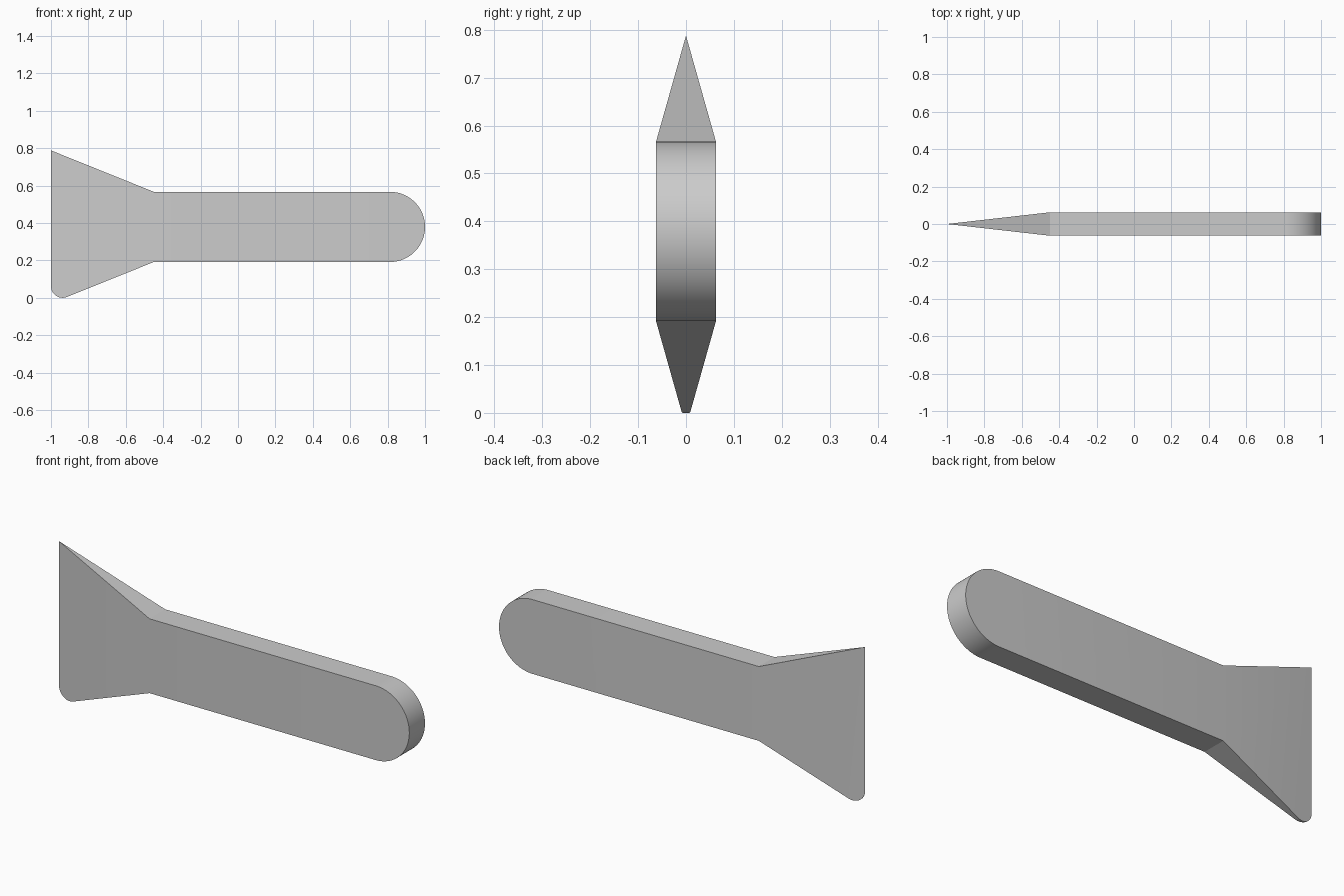
import bpy, bmesh
from math import sin, cos, pi, atan2, tan

cube = bpy.data.objects.get("Cube")
if cube:
    bpy.data.objects.remove(cube)

HALF = 0.0625          # half thickness of the handle
MID = 0.378            # height of the centre line
R = 0.1875             # handle end radius
NECK, EDGE = -0.45, -1.0
TOP = 0.787
CORNER_R = 0.0625


def arc(cx, cz, r, start, end, n):
    return [(cx + r * cos(start + (end - start) * i / n),
             cz + r * sin(start + (end - start) * i / n)) for i in range(n + 1)]


# Outlines of the handle and the flared blade, counter-clockwise in x, z
handle = [(NECK, MID - R)] + arc(1 - R, MID, R, -pi / 2, pi / 2, 48) + [(NECK, MID + R)]
slope = atan2(TOP - MID - R, NECK - EDGE)
corner_z = 2 * MID - TOP + CORNER_R / tan((pi / 2 - slope) / 2)
blade = [(NECK, MID + R), (EDGE, TOP)]
blade += arc(EDGE + CORNER_R, corner_z, CORNER_R, pi, 1.5 * pi + slope, 16)
blade += [(NECK, MID - R)]


def half_thickness(x):
    return HALF * min(1, (x - EDGE) / (NECK - EDGE))


# One body: both outlines on each side, joined by a rim along the border
bm = bmesh.new()
for side in (-1, 1):
    for outline in (handle, blade):
        bm.faces.new([bm.verts.new((x, side * half_thickness(x), z)) for x, z in outline])
bmesh.ops.remove_doubles(bm, verts=bm.verts, dist=1e-5)
for outline in (handle, blade):
    for a, b in zip(outline, outline[1:]):
        points = [(a[0], -half_thickness(a[0]), a[1]), (b[0], -half_thickness(b[0]), b[1]),
                  (b[0], half_thickness(b[0]), b[1]), (a[0], half_thickness(a[0]), a[1])]
        unique = [p for i, p in enumerate(points)
                  if all(abs(p[1] - q[1]) + abs(p[0] - q[0]) + abs(p[2] - q[2]) > 1e-5
                         for q in points[:i])]
        if len(unique) > 2:
            bm.faces.new([bm.verts.new(p) for p in unique])
bmesh.ops.remove_doubles(bm, verts=bm.verts, dist=1e-5)
bmesh.ops.recalc_face_normals(bm, faces=bm.faces)

# Rest the lowest point on the ground
low = min(v.co.z for v in bm.verts)
bmesh.ops.translate(bm, verts=bm.verts, vec=(0, 0, -low))

mesh = bpy.data.meshes.new("scraper_body")
bm.to_mesh(mesh)
bm.free()
body = bpy.data.objects.new("scraper_body", mesh)
bpy.context.collection.objects.link(body)

# Plain grey
grey = bpy.data.materials.new("plain_grey")
grey.use_nodes = True
colour = (0.6, 0.6, 0.6, 1)
grey.diffuse_color = colour
grey.node_tree.nodes["Principled BSDF"].inputs["Base Color"].default_value = colour
mesh.materials.append(grey)

bpy.context.view_layer.objects.active = body
body.select_set(True)
bpy.ops.object.shade_smooth_by_angle(angle=0.35)
